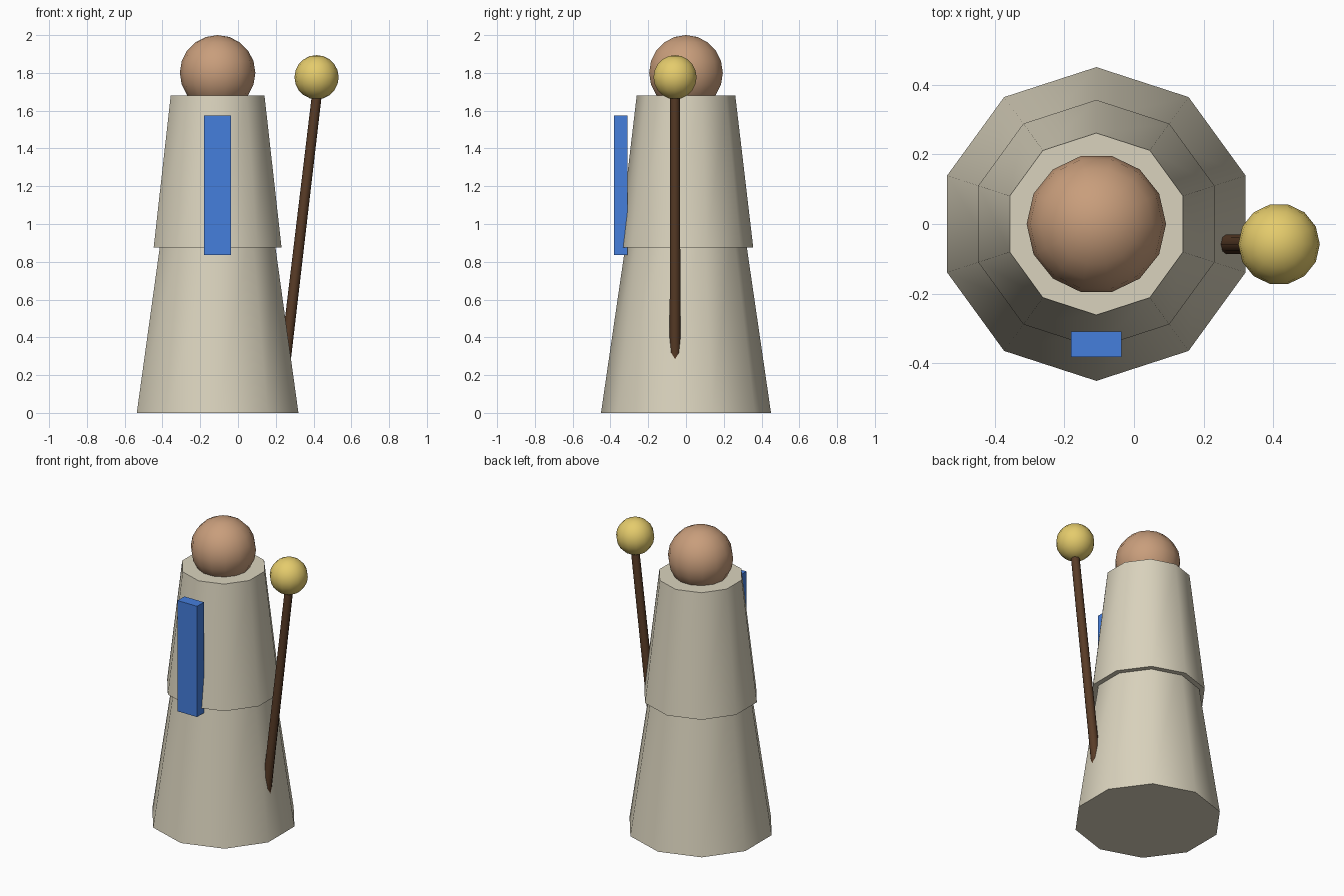
import bpy, bmesh
from math import sin, cos, pi, atan2, radians
from mathutils import Vector

if "Cube" in bpy.data.objects:
    bpy.data.objects.remove(bpy.data.objects["Cube"])

AXIS_X = -0.108      # centre line of the figure
STAFF_Y = -0.058


def finish(bm, name, color, smooth=True):
    bmesh.ops.recalc_face_normals(bm, faces=bm.faces[:])
    mesh = bpy.data.meshes.new(name)
    bm.to_mesh(mesh)
    bm.free()
    obj = bpy.data.objects.new(name, mesh)
    bpy.context.collection.objects.link(obj)
    mat = bpy.data.materials.new(name + "_colour")
    mat.diffuse_color = (*color, 1)
    mat.use_nodes = True
    mat.node_tree.nodes["Principled BSDF"].inputs["Base Color"].default_value = mat.diffuse_color
    mesh.materials.append(mat)
    if smooth:
        bpy.ops.object.select_all(action='DESELECT')
        obj.select_set(True)
        bpy.context.view_layer.objects.active = obj
        bpy.ops.object.shade_smooth_by_angle(angle=radians(50))
    return obj


def lathe(name, profile, sides, start, color):
    """Revolve (radius, z) points round z; open ends are capped."""
    bm = bmesh.new()
    rings = []
    for r, z in profile:
        if r < 1e-5:
            rings.append([bm.verts.new((0, 0, z))] * sides)
        else:
            angles = [start + 2 * pi * i / sides for i in range(sides)]
            rings.append([bm.verts.new((r * cos(a), r * sin(a), z)) for a in angles])
    for low, high in zip(rings, rings[1:]):
        for i in range(sides):
            j = (i + 1) % sides
            bm.faces.new(dict.fromkeys((low[i], low[j], high[j], high[i])))
    for ring in (rings[0], rings[-1]):
        if ring[0] is not ring[1]:
            bm.faces.new(ring)
    return finish(bm, name, color)


def ball(name, radius, center, color, sides=14, rings=10):
    arc = [(radius * sin(pi * i / rings), -radius * cos(pi * i / rings))
           for i in range(rings + 1)]
    obj = lathe(name, arc, sides, 0, color)
    obj.location = center
    return obj


CLOTH = (0.70, 0.65, 0.51)

# Robe: ten-sided skirt with an overlapping upper cloak
skirt = lathe("robe_skirt", [(0.45, 0), (0.304, 1.0)], 10, pi / 2, CLOTH)
cloak = lathe("robe_cloak", [(0.356, 0.875), (0.261, 1.68)], 10, pi / 2, CLOTH)
for part in (skirt, cloak):
    part.location.x = AXIS_X

# Head
ball("head", 0.2, (AXIS_X, 0, 1.8), (0.58, 0.34, 0.20))

# Blue panel down the chest
bm = bmesh.new()
bmesh.ops.create_cube(bm, size=1)
bmesh.ops.scale(bm, vec=Vector((0.144, 0.072, 0.74)), verts=bm.verts[:])
panel = finish(bm, "chest_panel", (0.06, 0.21, 0.72), smooth=False)
panel.location = (AXIS_X, -0.345, 1.205)

# Leaning staff with a round knob
foot, tip = Vector((0.225, STAFF_Y, 0.06)), Vector((0.424, STAFF_Y, 1.74))
lean = tip - foot
staff = lathe("staff", [(0.029, 0), (0.026, lean.length)], 8, 0, (0.10, 0.045, 0.02))
staff.location = foot
staff.rotation_euler.y = atan2(lean.x, lean.z)
ball("staff_knob", 0.117, (0.416, STAFF_Y, 1.777), (0.78, 0.60, 0.15))
